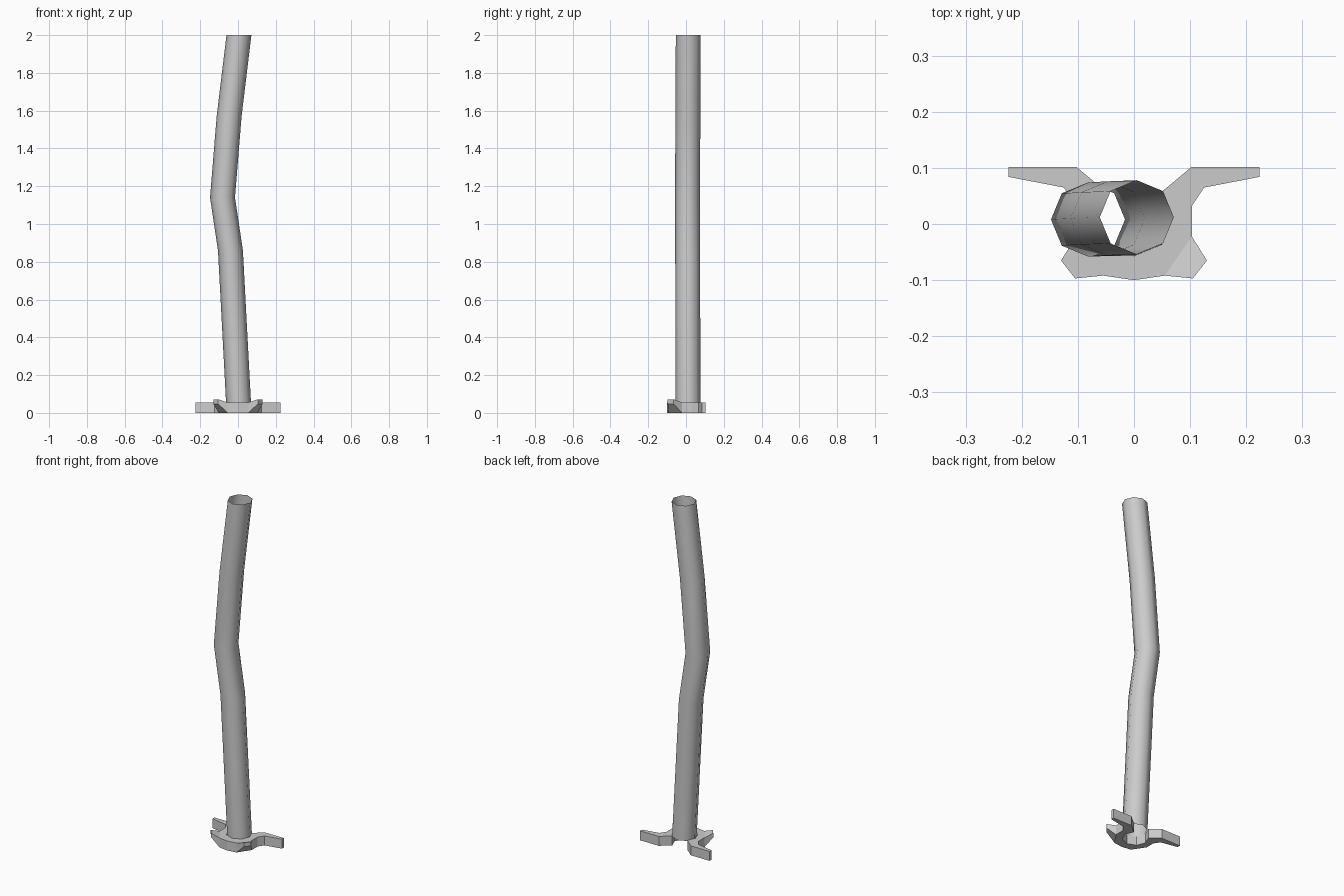
import bpy
import bmesh
import math

cube = bpy.data.objects.get("Cube")
if cube:
    bpy.data.objects.remove(cube, do_unlink=True)

grey = bpy.data.materials.new("light grey")
grey.use_nodes = True
colour = (0.6, 0.6, 0.6, 1)
grey.diffuse_color = colour
grey.node_tree.nodes["Principled BSDF"].inputs["Base Color"].default_value = colour


def finish(name, bm):
    """Turn a bmesh into a named grey object."""
    bmesh.ops.recalc_face_normals(bm, faces=bm.faces)
    mesh = bpy.data.meshes.new(name)
    bm.to_mesh(mesh)
    bm.free()
    mesh.materials.append(grey)
    obj = bpy.data.objects.new(name, mesh)
    bpy.context.collection.objects.link(obj)
    return obj


# Bent open pipe: level eight-sided rings along a kinked path
SIDES = 8
RADIUS = 0.066
path = [(0.003, 0.010, 0.05), (-0.04, 0.009, 0.86), (-0.082, 0.008, 1.14),
        (-0.047, 0.010, 1.57), (0.005, 0.012, 2.0)]
bm = bmesh.new()
rings = []
for x, y, z in path:
    angles = [math.tau * i / SIDES for i in range(SIDES)]
    rings.append([bm.verts.new((x + RADIUS * math.cos(a), y + RADIUS * math.sin(a), z))
                  for a in angles])
for low, high in zip(rings, rings[1:]):
    for i in range(SIDES):
        j = (i + 1) % SIDES
        bm.faces.new((low[i], low[j], high[j], high[i]))
pipe = finish("bent_pipe", bm)
bpy.context.view_layer.objects.active = pipe
pipe.select_set(True)
bpy.ops.object.shade_smooth_by_angle(angle=math.radians(60))

# Foot bracket: half outline from the front middle, round the arm, to the pipe
outline = [(0, -0.1), (0.055, -0.092), (0.105, -0.097), (0.13, -0.065),
           (0.103, -0.022), (0.103, 0.032), (0.125, 0.065), (0.224, 0.084),
           (0.224, 0.102), (0.103, 0.102), (0.049, 0.057), (0.068, 0.01),
           (0.049, -0.037), (0, -0.057)]
raised = (2, 3)  # upturned front tip
panels = [(0, 1, 4, 12, 13), (1, 2, 3, 4), (4, 5, 6, 9, 10, 11, 12), (6, 7, 8, 9)]
bm = bmesh.new()
bottom = [bm.verts.new((x, y, 0.048 if i in raised else 0))
          for i, (x, y) in enumerate(outline)]
top = [bm.verts.new((x, y, 0.072 if i in raised else 0.055))
       for i, (x, y) in enumerate(outline)]
for panel in panels:
    bm.faces.new([top[i] for i in panel])
    bm.faces.new([bottom[i] for i in reversed(panel)])
for i in range(len(outline) - 1):
    bm.faces.new((bottom[i], bottom[i + 1], top[i + 1], top[i]))
bracket = finish("foot_bracket", bm)
mirror = bracket.modifiers.new("Mirror", "MIRROR")
mirror.use_clip = True
